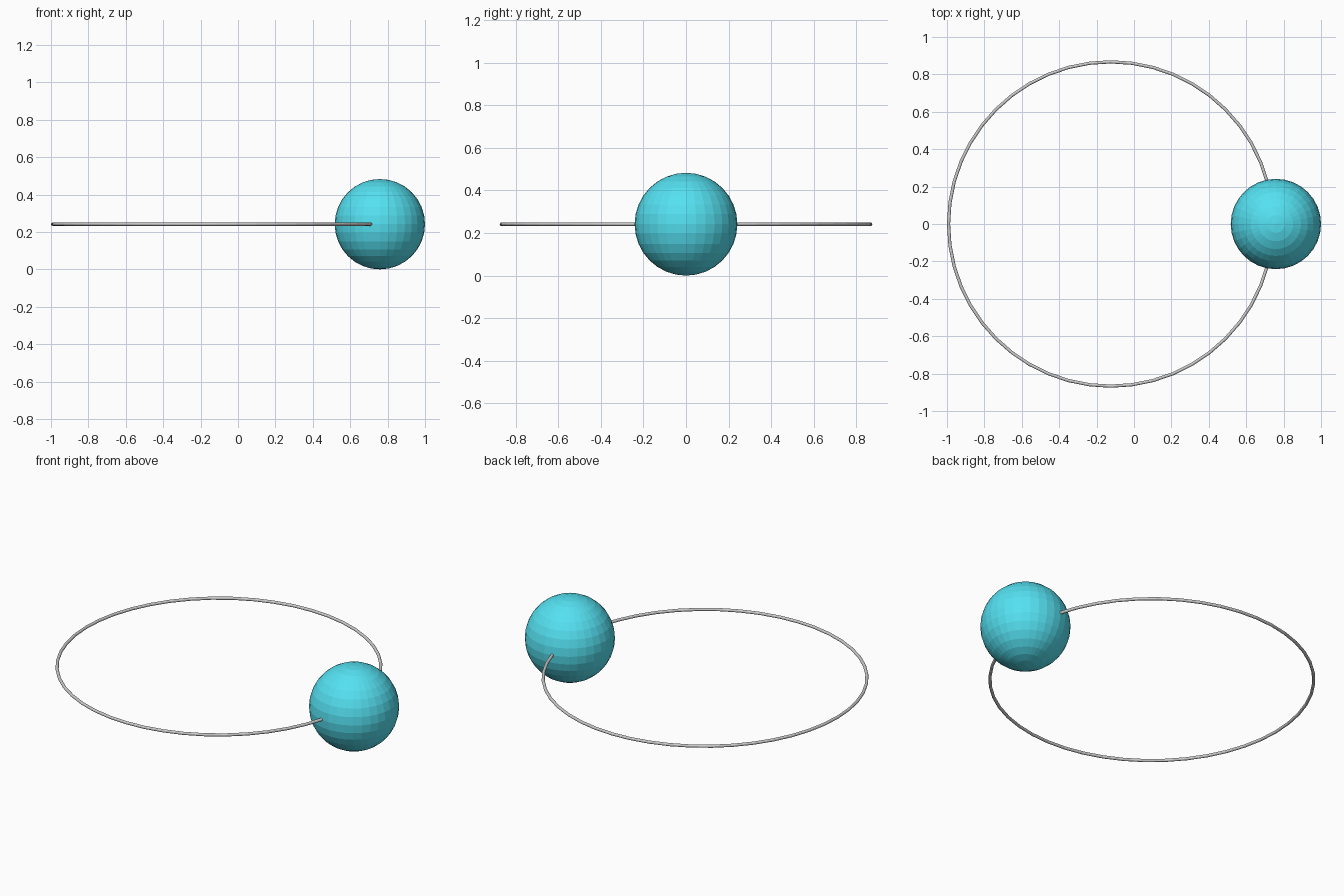
import bpy

if "Cube" in bpy.data.objects:
    bpy.data.objects.remove(bpy.data.objects["Cube"])

BALL_R = 0.2415
TUBE_R = 0.0085
RING_R = 0.867

# Thin wire hoop, lying level with the middle of the ball
bpy.ops.mesh.primitive_torus_add(
    major_radius=RING_R, minor_radius=TUBE_R,
    major_segments=48, minor_segments=12,
    location=(-1 + RING_R + TUBE_R, 0, BALL_R))
hoop = bpy.context.object
hoop.name = "wire_hoop"

# Faceted ball threaded on the hoop
bpy.ops.mesh.primitive_uv_sphere_add(
    segments=32, ring_count=16, radius=BALL_R,
    location=(1 - BALL_R, 0, BALL_R))
ball = bpy.context.object
ball.name = "ball"
bpy.ops.object.shade_flat()

cyan = bpy.data.materials.new("cyan")
cyan.diffuse_color = (0.09, 0.75, 0.88, 1)
cyan.use_nodes = True
cyan.node_tree.nodes["Principled BSDF"].inputs["Base Color"].default_value = cyan.diffuse_color
ball.data.materials.append(cyan)
